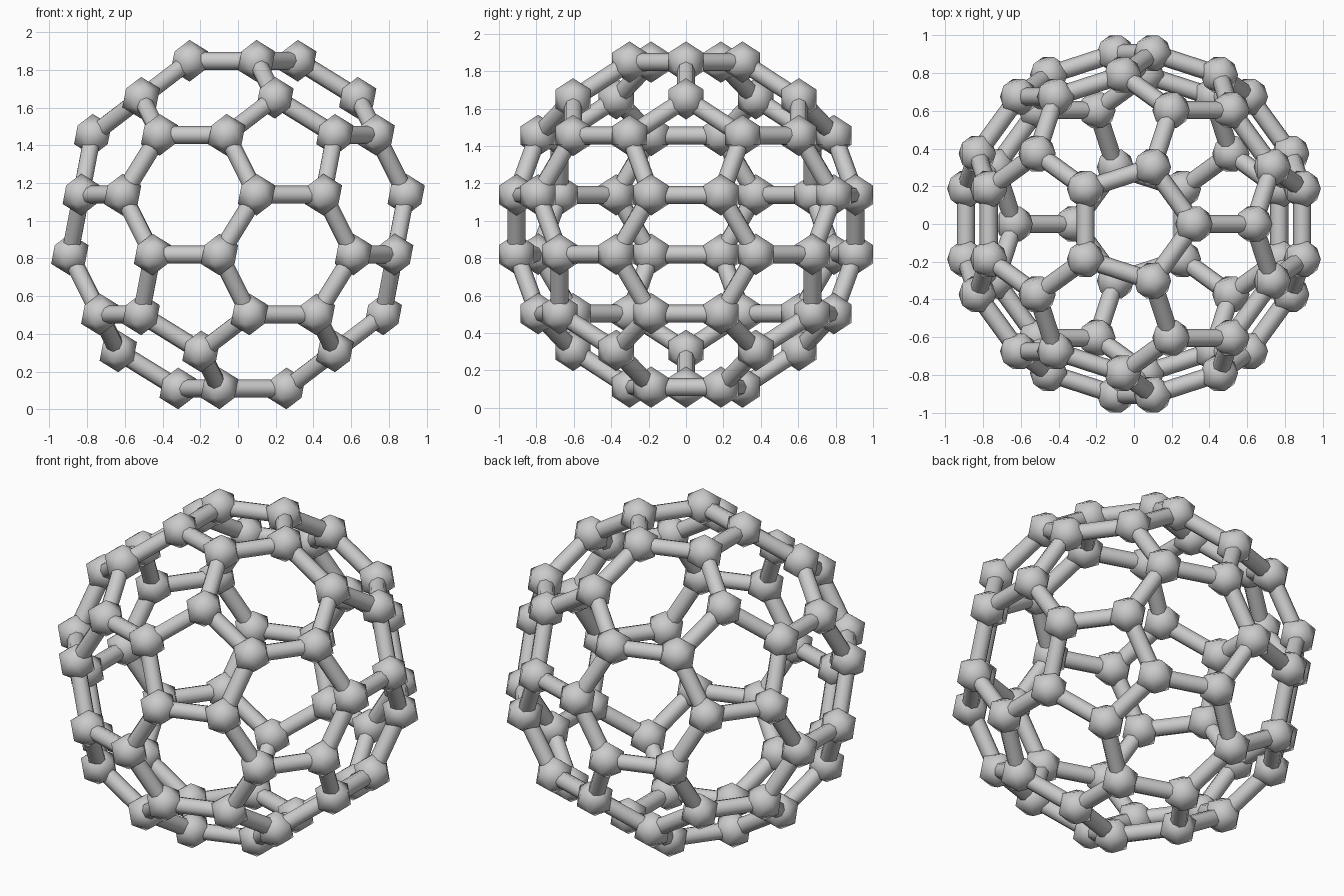
import bpy, bmesh
from mathutils import Matrix, Vector

cube = bpy.data.objects.get("Cube")
if cube:
    bpy.data.objects.remove(cube, do_unlink=True)

CORE_R = 1.065     # radius of the icosahedron whose corners are cut off
JOINT_R = 0.1105   # radius of each joint
STRUT_R = 0.048    # radius of each strut

# One plain grey for the whole cage
grey = bpy.data.materials.new("light_grey")
grey.use_nodes = True
colour = (0.6, 0.6, 0.6, 1)
grey.diffuse_color = colour
grey.node_tree.nodes["Principled BSDF"].inputs["Base Color"].default_value = colour


def finish(bm, name, lift):
    """Turn a bmesh into a smooth shaded grey object standing on the ground."""
    for face in bm.faces:
        face.smooth = True
    mesh = bpy.data.meshes.new(name)
    bm.to_mesh(mesh)
    bm.free()
    mesh.materials.append(grey)
    obj = bpy.data.objects.new(name, mesh)
    obj.location.z = lift
    bpy.context.collection.objects.link(obj)
    return obj


# Truncated icosahedron: a joint at each third of every icosahedron edge
core = bmesh.new()
bmesh.ops.create_icosphere(core, subdivisions=1, radius=CORE_R)
points, links = {}, []
for edge in core.edges:
    a, b = edge.verts
    points[a.index, b.index] = a.co.lerp(b.co, 1 / 3)
    points[b.index, a.index] = b.co.lerp(a.co, 1 / 3)
    links.append(((a.index, b.index), (b.index, a.index)))
for face in core.faces:
    ids = [v.index for v in face.verts]
    for i in range(3):
        a, b, c = ids[i], ids[i - 1], ids[i - 2]
        links.append(((a, b), (a, c)))
core.free()
lift = max(p.z for p in points.values()) + JOINT_R

# Joints: upright twenty-sided balls
joints = bmesh.new()
for p in points.values():
    bmesh.ops.create_icosphere(joints, subdivisions=1, radius=JOINT_R,
                               matrix=Matrix.Translation(p))
finish(joints, "joints", lift)

# Struts: open tubes running from joint centre to joint centre
struts = bmesh.new()
for start, end in links:
    p, q = points[start], points[end]
    span = q - p
    turn = span.to_track_quat("Z", "Y").to_matrix().to_4x4()
    bmesh.ops.create_cone(struts, cap_ends=False, segments=8,
                          radius1=STRUT_R, radius2=STRUT_R, depth=span.length,
                          matrix=Matrix.Translation((p + q) / 2) @ turn)
finish(struts, "struts", lift)
